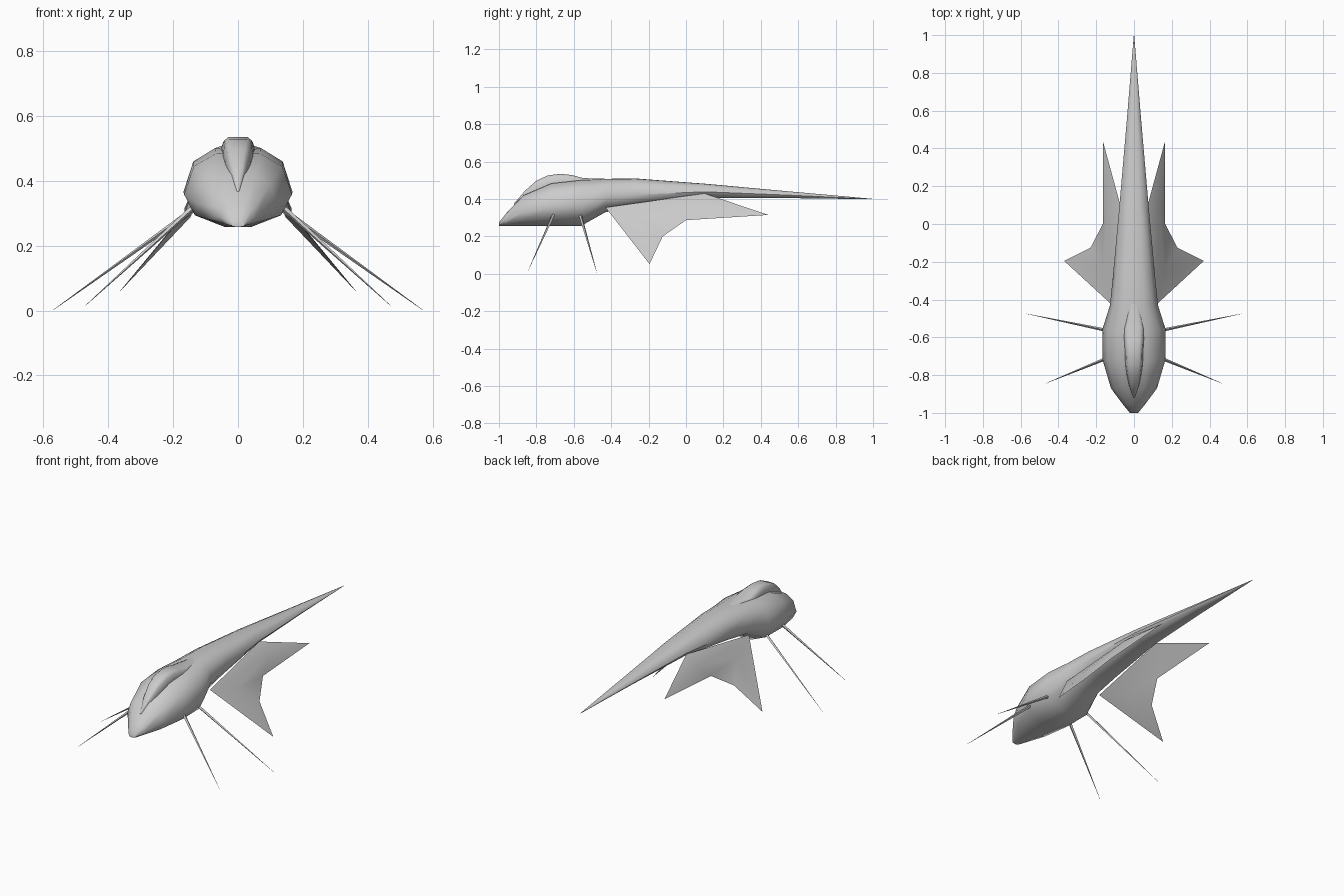
import bpy, bmesh, math
from mathutils import Vector

if "Cube" in bpy.data.objects:
    bpy.data.objects.remove(bpy.data.objects["Cube"])


def make_object(name, bm, angle=40):
    bmesh.ops.remove_doubles(bm, verts=bm.verts, dist=1e-5)
    bmesh.ops.recalc_face_normals(bm, faces=bm.faces)
    mesh = bpy.data.meshes.new(name)
    bm.to_mesh(mesh)
    bm.free()
    ob = bpy.data.objects.new(name, mesh)
    bpy.context.collection.objects.link(ob)
    bpy.ops.object.select_all(action='DESELECT')
    ob.select_set(True)
    bpy.context.view_layer.objects.active = ob
    bpy.ops.object.shade_smooth_by_angle(angle=math.radians(angle))
    return ob


def loft(name, half, stations, angle=40):
    """Skin mirrored half sections; each station is y, half width, bottom, top."""
    profile = half + [(-x, z) for x, z in reversed(half) if x > 0]
    bm = bmesh.new()
    rings = [[bm.verts.new((x * w, y, lo + z * (hi - lo))) for x, z in profile]
             for y, w, lo, hi in stations]
    n = len(profile)
    for a, b in zip(rings, rings[1:]):
        for i in range(n):
            j = (i + 1) % n
            bm.faces.new((a[i], a[j], b[j], b[i]))
    bm.faces.new(rings[0])
    bm.faces.new(rings[-1])
    return make_object(name, bm, angle)


# Body with blunt nose and long pointed tail
loft("body",
     [(0.24, 0), (0.8, 0.16), (1, 0.44), (0.82, 0.82), (0.42, 0.99), (0, 1)],
     [(-1.0, 0.022, 0.257, 0.275), (-0.96, 0.055, 0.257, 0.325),
      (-0.87, 0.122, 0.257, 0.42), (-0.72, 0.166, 0.257, 0.485),
      (-0.56, 0.168, 0.257, 0.503), (-0.43, 0.127, 0.33, 0.508),
      (-0.27, 0.111, 0.355, 0.51), (0.1, 0.077, 0.405, 0.482),
      (0.55, 0.038, 0.405, 0.441), (1.0, 0.001, 0.399, 0.401)], 50)

# Raised canopy on the back of the head
loft("canopy",
     [(1, 0), (1, 0.6), (0.88, 0.88), (0.6, 1), (0, 1)],
     [(-0.92, 0.004, 0.34, 0.375), (-0.86, 0.025, 0.38, 0.445),
      (-0.8, 0.038, 0.40, 0.498), (-0.74, 0.046, 0.42, 0.526),
      (-0.67, 0.048, 0.44, 0.535), (-0.61, 0.052, 0.45, 0.528),
      (-0.55, 0.054, 0.46, 0.512), (-0.36, 0.008, 0.49, 0.506)], 50)


# Needle legs
def leg(name, root, tip, radius=0.009):
    root, tip = Vector(root), Vector(tip)
    d = tip - root
    bm = bmesh.new()
    bmesh.ops.create_cone(bm, segments=4, cap_ends=True, radius1=radius,
                          radius2=0.0005, depth=d.length)
    bmesh.ops.transform(bm, matrix=d.to_track_quat('Z', 'Y').to_matrix().to_4x4(),
                        verts=bm.verts)
    bmesh.ops.translate(bm, vec=(root + tip) / 2, verts=bm.verts)
    make_object(name, bm)


# Swept wing: sharp rim with a bent, slightly thick middle
RIM = {'A': (0.115, -0.43, 0.355), 'C': (0.072, 0.1, 0.43), 'D': (0.165, 0.44, 0.315),
       'E': (0.165, 0.0, 0.287), 'F': (0.23, -0.125, 0.20), 'G': (0.37, -0.195, 0.052)}
MID = {'H': (0.155, -0.25, 0.295), 'K': (0.13, 0.08, 0.365)}
FACES = "AKC AHK CKD DKE EKH EHF FHG GHA".split()


def wing(name, side):
    bm = bmesh.new()
    rim = {k: bm.verts.new((side * x, y, z)) for k, (x, y, z) in RIM.items()}
    for t in (-0.008, 0.008):
        mid = {k: bm.verts.new((side * (x + t), y, z + t))
               for k, (x, y, z) in MID.items()}
        for f in FACES:
            bm.faces.new([rim.get(c) or mid[c] for c in f])
    make_object(name, bm, 60)


for label, s in (("right", 1), ("left", -1)):
    leg(label + "_front_leg", (s * 0.13, -0.705, 0.325), (s * 0.47, -0.845, 0.015))
    leg(label + "_rear_leg", (s * 0.125, -0.567, 0.32), (s * 0.57, -0.475, 0.001))
    wing(label + "_wing", s)
